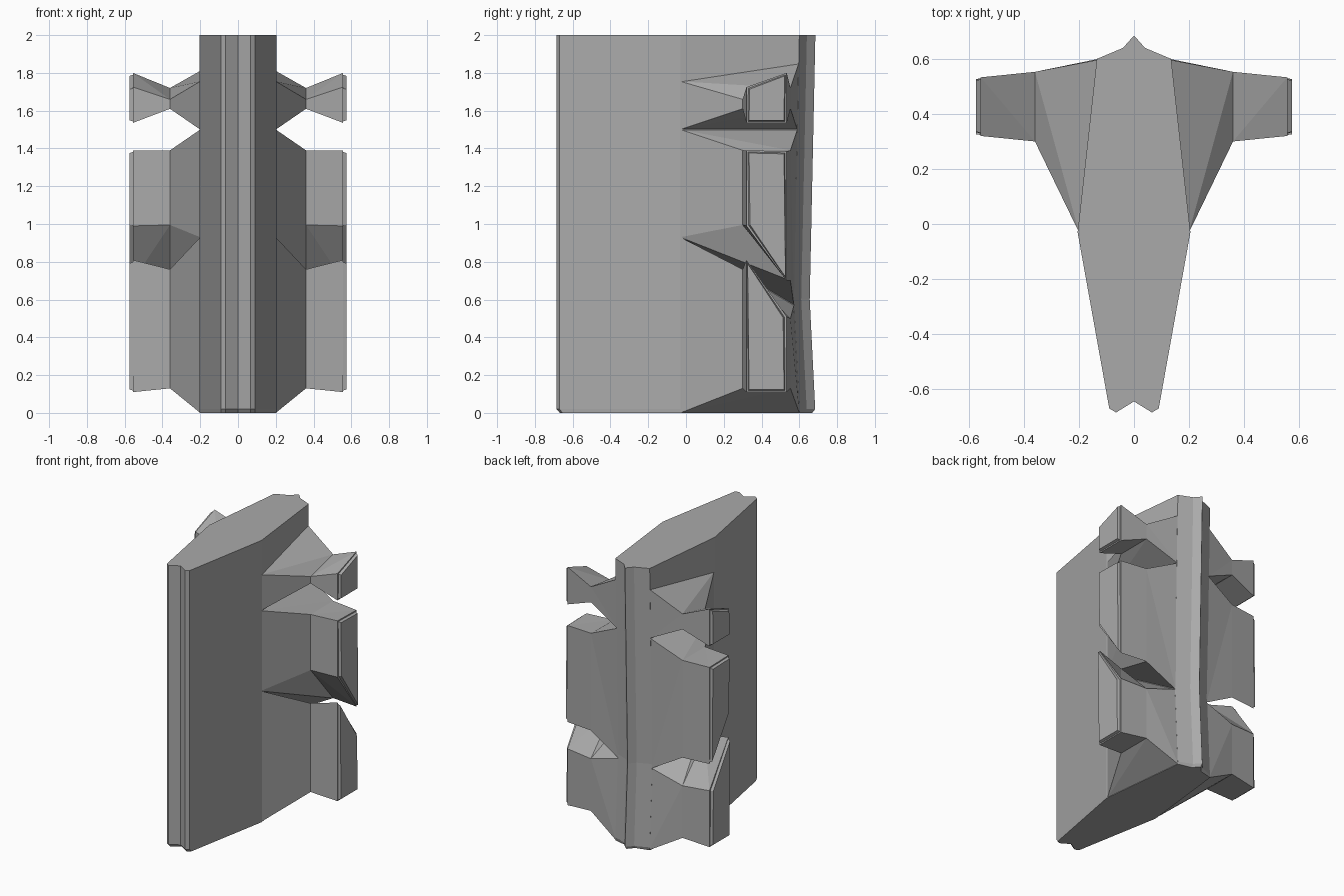
import bpy
import bmesh

cube = bpy.data.objects.get("Cube")
if cube:
    bpy.data.objects.remove(cube, do_unlink=True)

# Single plain grey
grey = bpy.data.materials.new("plain_grey")
grey.use_nodes = True
colour = (0.4, 0.4, 0.4, 1)
grey.diffuse_color = colour
grey.node_tree.nodes["Principled BSDF"].inputs["Base Color"].default_value = colour


def finish(bm, name):
    bmesh.ops.recalc_face_normals(bm, faces=bm.faces)
    mesh = bpy.data.meshes.new(name)
    bm.to_mesh(mesh)
    bm.free()
    mesh.materials.append(grey)
    obj = bpy.data.objects.new(name, mesh)
    bpy.context.collection.objects.link(obj)
    return obj


def back_shift(z):
    """Slight inward bow of the rear face along the height."""
    if z < 0.6:
        return -0.03 * z / 0.6
    return -0.03 * (2 - z) / 1.4


# Central pillar: one symmetric outline lofted up through several levels
half = [(0.04, 0.64), (0.135, 0.60), (0.205, -0.03), (0.09, -0.67), (0.065, -0.685)]
outline = [(0, 0.685)] + half + [(0, -0.645)] + [(-x, y) for x, y in reversed(half)]


def build_pillar():
    bm = bmesh.new()
    rings = []
    for z in (0, 0.02, 0.3, 0.6, 1.0, 1.5, 2):
        ring = []
        for x, y in outline:
            if y > 0.5:
                y += back_shift(z)
            if z == 0 and abs(y) > 0.62:
                y *= 0.975
            ring.append(bm.verts.new((x, y, z)))
        rings.append(ring)
    n = len(outline)
    for lower, upper in zip(rings, rings[1:]):
        for i in range(n):
            j = (i + 1) % n
            bm.faces.new((lower[i], lower[j], upper[j], upper[i]))
    bm.faces.new(rings[0])
    bm.faces.new(rings[-1])
    finish(bm, "central_pillar")


# Side blocks: root, waist and end stations; (x front, y front, x back, y back)
stations = [(0.20, -0.03, 0.13, 0.60), (0.36, 0.30, 0.36, 0.553), (0.557, 0.32, 0.557, 0.533)]

# Heights at each station: front top, back top, back bottom, front bottom
blocks = {
    "upper": [(1.755, 1.85, 1.50, 1.50), (1.66, 1.72, 1.61, 1.61), (1.725, 1.80, 1.535, 1.535)],
    "middle": [(1.50, 1.50, 0.57, 0.93), (1.39, 1.39, 0.70, 0.995), (1.39, 1.385, 0.70, 0.99)],
    "lower": [(0.93, 0.57, 0, 0), (0.76, 0.50, 0.13, 0.13), (0.81, 0.51, 0.11, 0.11)],
}


def build_block(name, heights, side):
    bm = bmesh.new()
    rings = []
    for k, ((xf, yf, xb, yb), zs) in enumerate(zip(stations, heights)):
        ring = []
        for corner, z in enumerate(zs):
            rear = corner in (1, 2)
            x, y = (xb, yb) if rear else (xf, yf)
            if rear and k == 0:
                y += back_shift(z)
            ring.append(bm.verts.new((side * x, y, z)))
        rings.append(ring)
    for a, b in zip(rings, rings[1:]):
        for i in range(4):
            j = (i + 1) % 4
            # Fold runs from the inner front corner to the outer back corner
            if i in (0, 3):
                bm.faces.new((a[i], a[j], b[j]))
                bm.faces.new((a[i], b[j], b[i]))
            else:
                bm.faces.new((a[i], a[j], b[i]))
                bm.faces.new((a[j], b[j], b[i]))
    bm.faces.new(rings[0])
    end = bm.faces.new(rings[-1])
    bmesh.ops.recalc_face_normals(bm, faces=bm.faces)
    # Raised pad with a bevelled rim on the outer end
    bmesh.ops.inset_individual(bm, faces=[end], thickness=0.012)
    bmesh.ops.inset_individual(bm, faces=[end], thickness=0.008, depth=0.018)
    finish(bm, name)


build_pillar()
for label, heights in blocks.items():
    build_block("left_" + label + "_block", heights, 1)
    build_block("right_" + label + "_block", heights, -1)
